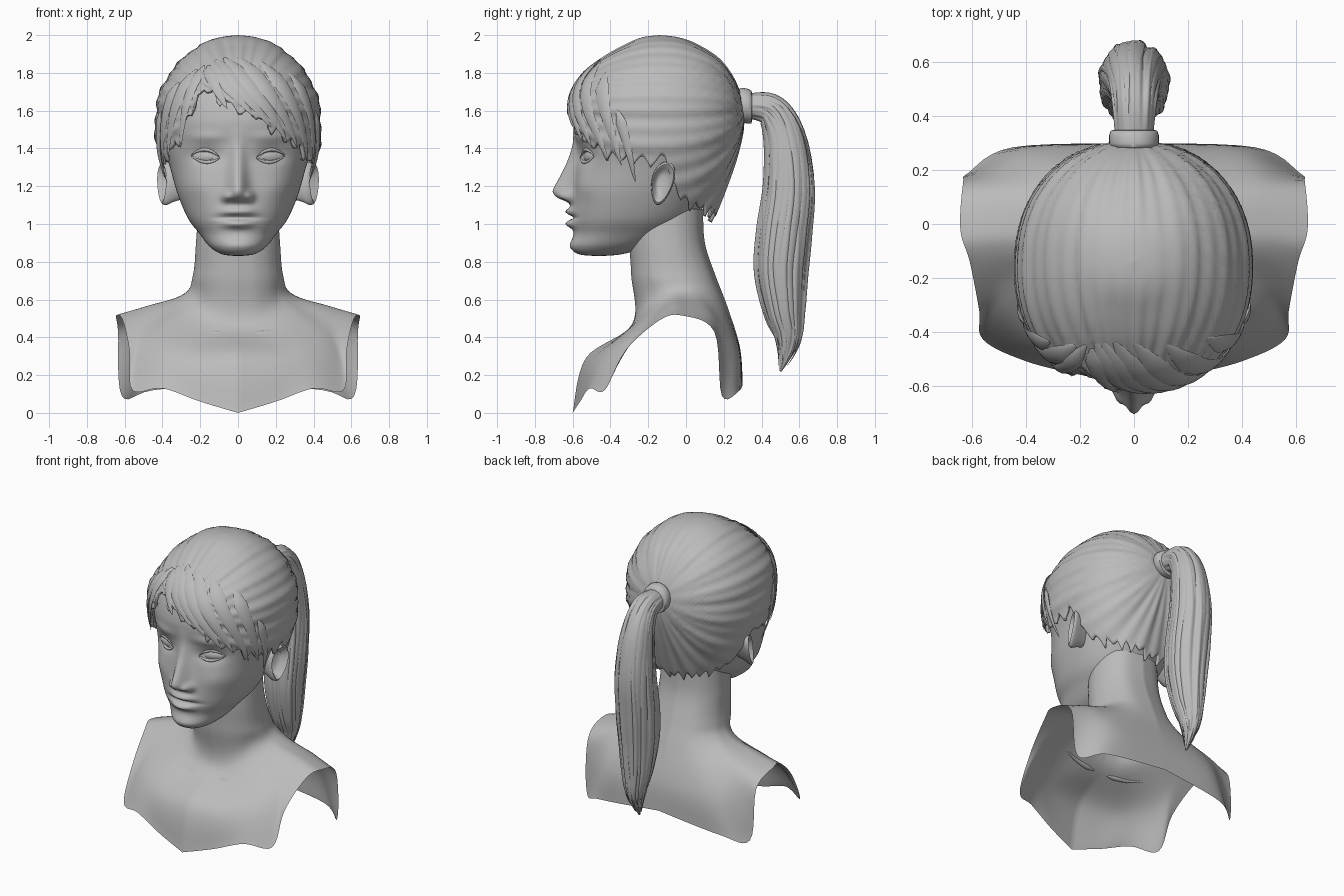
import bpy, bmesh, random
from math import sin, cos, pi, radians, atan2, exp, copysign
from mathutils import Vector
from mathutils.bvhtree import BVHTree

random.seed(4)
cube = bpy.data.objects.get("Cube")
if cube:
    bpy.data.objects.remove(cube)

grey = bpy.data.materials.new("plain_grey")
grey.use_nodes = True
grey.diffuse_color = (0.5, 0.5, 0.5, 1)
grey.node_tree.nodes["Principled BSDF"].inputs["Base Color"].default_value = (0.5, 0.5, 0.5, 1)


def loft(name, rings, sharp=60):
    """Skin a list of closed rings of points."""
    bm = bmesh.new()
    grid = [[bm.verts.new(p) for p in ring] for ring in rings]
    count = len(rings[0])
    for low, high in zip(grid, grid[1:]):
        for i in range(count):
            j = (i + 1) % count
            bm.faces.new((low[i], low[j], high[j], high[i]))
    bmesh.ops.remove_doubles(bm, verts=bm.verts, dist=0.0004)
    bmesh.ops.recalc_face_normals(bm, faces=bm.faces)
    mesh = bpy.data.meshes.new(name)
    bm.to_mesh(mesh)
    bm.free()
    mesh.shade_smooth()
    mesh.set_sharp_from_angle(angle=radians(sharp))
    mesh.materials.append(grey)
    obj = bpy.data.objects.new(name, mesh)
    bpy.context.scene.collection.objects.link(obj)
    return obj


def spline(rows, s):
    """Smooth curve through rows of equal length, one row per unit of s."""
    last = len(rows) - 1
    i = max(0, min(int(s), last - 1))
    t = s - i
    a, b, c, d = (rows[max(0, min(k, last))] for k in (i - 1, i, i + 1, i + 2))
    return [q + t * ((r - p) / 2 + t * ((2 * p - 5 * q + 4 * r - w) / 2
            + t * (3 * q - p - 3 * r + w) / 2)) for p, q, r, w in zip(a, b, c, d)]


def linear(table, x):
    for (x0, y0), (x1, y1) in zip(table, table[1:]):
        if x <= x1:
            return y0 + (y1 - y0) * max(0, x - x0) / (x1 - x0)
    return table[-1][1]


def section(row, angle, grow=0):
    """Point on a rounded section; row is height, front, back, half width."""
    z, front, back, width = row
    sx, cy = sin(angle), cos(angle)
    x = copysign(abs(sx) ** 0.91, sx) * (width + grow)
    y = (front + back) / 2 - copysign(abs(cy) ** 0.91, cy) * ((back - front) / 2 + grow)
    return Vector((x, y, z))


def strand(name, points, centre, width, thick):
    """Flat tapering lock of hair, facing away from centre (a function of index)."""
    rings, last = [], len(points) - 1
    for i, p in enumerate(points):
        u = i / last
        along = (points[min(i + 1, last)] - points[max(i - 1, 0)]).normalized()
        out = (p - centre(i)).normalized()
        across = along.cross(out).normalized()
        size = min(1, 0.15 + 4 * u) * (1.001 - u) ** 0.6
        rings.append([p + across * width * size * cos(k * pi / 4)
                      + out * thick * size * sin(k * pi / 4) for k in range(8)])
    return loft(name, rings)


# Head with modelled face
HEAD = [(.83, -.46, -.46, 0), (.84, -.565, -.34, .085), (.88, -.605, -.2, .15),
        (.95, -.595, -.06, .205), (1.03, -.605, .04, .265), (1.16, -.6, .12, .32),
        (1.3, -.585, .2, .36), (1.42, -.58, .25, .395), (1.55, -.595, .28, .405),
        (1.7, -.55, .25, .38), (1.83, -.44, .15, .3), (1.92, -.3, .02, .18),
        (1.95, -.14, -.14, 0)]
# Bumps: x, z, x radius, z radius, height
BUMPS = [(.172, 1.36, .085, .045, -.028), (.17, 1.46, .1, .03, .012),
         (.22, 1.2, .08, .07, .014), (.06, 1.145, .025, .026, .04),
         (.035, 1.067, .055, .02, .026), (.03, 1.0, .055, .022, .024),
         (.05, 1.034, .07, .008, -.016), (.03, .885, .06, .035, .006)]
NOSE = [(1.09, 0), (1.115, .02), (1.14, .085), (1.17, .108), (1.2, .1), (1.24, .082),
        (1.32, .05), (1.4, .026), (1.46, .01), (1.52, 0)]


def face_point(s, angle):
    p = section(spline(HEAD, s), angle)
    if cos(angle) > 0:
        rise = linear(NOSE, p.z) * exp(-(p.x / linear([(1.15, .052), (1.4, .036)], p.z)) ** 2)
        for x, z, rx, rz, height in BUMPS:
            for side in (1, -1):
                rise += height * exp(-((p.x - side * x) / rx) ** 2 - ((p.z - z) / rz) ** 2)
        p.y -= rise
    return p


LEVELS, AROUND = 132, 180
head = loft("head", [[face_point(i * (len(HEAD) - 1) / LEVELS, 2 * pi * k / AROUND)
                      for k in range(AROUND)] for i in range(LEVELS + 1)], 100)
tree = BVHTree.FromPolygons([v.co for v in head.data.vertices],
                            [p.vertices for p in head.data.polygons])


def drape(x, z):
    return tree.ray_cast(Vector((x, -2, z)), Vector((0, 1, 0)))[0]


# Eyes, eyelids and ears
EAR = [(0, -.005), (.35, -.005), (.6, .005), (.74, .03), (.88, .042), (.98, .034),
       (1, .015), (.85, -.02), (.7, -.08)]
for side in (1, -1):
    spot = drape(side * .172, 1.357)
    ball = []
    for i in range(13):
        v = pi * i / 12
        ball.append([])
        for k in range(24):
            u = 2 * pi * k / 24
            x = .072 * sin(v) * cos(u)
            ball[-1].append(spot + Vector((side * x, .012 + .35 * x - .026 * sin(v) * sin(u),
                                           .034 * cos(v))))
    loft("eyeball", ball)
    for name, lift in (("upper_eyelid", .037), ("lower_eyelid", -.03)):
        rings = []
        for i in range(17):
            u = i / 8 - 1
            p = drape(side * (.172 + .077 * u), 1.357 + .006 * u + lift * (1 - u * u))
            size = .003 + .007 * (1 - u * u)
            rings.append([p + Vector((0, -size * sin(k * pi / 4), size * cos(k * pi / 4)))
                          for k in range(8)])
        loft(name, rings)
    ear = []
    for r, h in EAR:
        ear.append([])
        for k in range(32):
            t = 2 * pi * k / 32
            y = .072 * r * cos(t) * (.82 + .18 * sin(t))
            z = .115 * r * sin(t)
            ear[-1].append((side * (.362 + h + .45 * y), y - .125 + .2 * z, 1.215 + z))
    loft("ear", ear)

# Neck and open bust: half outlines run from front centre to back centre
ANGLES = [0, 20, 40, 58, 70, 80, 90, 108, 130, 152, 180]
MIDDLE = [(0, -.53, .29), (.22, -.49, .29), (.36, -.42, .33), (.47, -.33, .37),
          (.48, -.22, .455), (.47, -.1, .55), (.48, -.01, .565), (.47, .13, .525),
          (.45, .23, .38), (.33, .28, .33), (0, .285, .35)]
EDGE = [(0, -.6, 0), (.2, -.56, .06), (.4, -.51, .13), (.56, -.43, .12), (.575, -.32, .33),
        (.61, -.14, .49), (.645, -.02, .515), (.635, .15, .43), (.615, .19, .09),
        (.45, .285, .12), (0, .3, .17)]


def neck_ring(row):
    return [section(row, radians(a)) for a in ANGLES]


base = neck_ring((0, -.285, .22, .285))
for p, a in zip(base, ANGLES):
    p.z = .515 - .045 * cos(radians(a)) + .115 * sin(radians(a)) ** 2
outlines = [neck_ring((1.08, -.3, .09, .21)), neck_ring((.9, -.3, .1, .222)),
            neck_ring((.73, -.29, .155, .238)), base, MIDDLE, EDGE]
controls = []
for outline in outlines:
    half = [spline(outline, i / 6) for i in range(61)]
    controls.append(half + [(-x, y, z) for x, y, z in half[-2:0:-1]])
columns = list(zip(*controls))
bust = loft("neck_and_bust", [[spline(column, i / 8) for column in columns]
                              for i in range(41)], 80)

# Collarbones
skin = BVHTree.FromPolygons([v.co for v in bust.data.vertices],
                            [p.vertices for p in bust.data.polygons])
for side in (1, -1):
    path = []
    for i in range(13):
        u = i / 12
        start = Vector((side * (.05 + .27 * u), -2, .425 + .035 * u * u))
        path.append(skin.ray_cast(start, Vector((0, 1, 0)))[0] + Vector((0, .004, -.004)))
    strand("collarbone", path, lambda i: Vector((0, 0, 0)), .018, .01)

# Hair cap combed back to the tie
HAIR = [(.96, -.4, .12, .25), (1.05, -.46, .165, .29), (1.2, -.56, .22, .37),
        (1.35, -.6, .27, .425), (1.5, -.622, .305, .443), (1.63, -.622, .305, .435),
        (1.75, -.575, .265, .395), (1.87, -.455, .18, .305), (1.95, -.32, .06, .2),
        (1.988, -.23, -.04, .1), (2.0, -.14, -.14, 0)]
HAIRLINE = [(-180, 1.07), (-140, 1.1), (-115, 1.14), (-104, 1.22), (-96, 1.37), (-80, 1.36),
            (-62, 1.4), (-45, 1.46), (-33, 1.63), (-24, 1.74), (-10, 1.68), (5, 1.61),
            (20, 1.55), (35, 1.47), (50, 1.42), (65, 1.37), (80, 1.36), (96, 1.37),
            (104, 1.22), (115, 1.14), (140, 1.1), (180, 1.07)]


def hair_level(z):
    low, high = 0, len(HAIR) - 1
    for _ in range(24):
        s = (low + high) / 2
        low, high = (s, high) if spline(HAIR, s)[0] < z else (low, s)
    return low


def hair_point(s, degrees):
    row = spline(HAIR, s)
    p = section(row, radians(degrees))
    turn = atan2(p.x, p.z - 1.62)
    reach = (p - Vector((0, .31, 1.62))).length
    fade = min(1, reach / .3) * min(1, row[3] / .2)
    return section(row, radians(degrees),
                   fade * (.004 * sin(turn * 32) + .004 * sin(turn * 13 + 1) - .003))


columns = []
for k in range(360):
    a = k - 180
    tooth = abs((a / 11) % 1 - .5) * .1 * (1 + .4 * sin(a * .37))
    start = hair_level(linear(HAIRLINE, a) - tooth)
    columns.append([hair_point(start + (len(HAIR) - 1 - start) * i / 56, a) for i in range(57)])
cap = loft("hair_cap", list(zip(*columns)), 70)
shell = cap.modifiers.new("thickness", "SOLIDIFY")
shell.thickness = .018
shell.offset = -1

# Fringe and side locks: start angle and height, tip angle and height, half width
LOCKS = [(-26, 1.84, -6, 1.61, .045), (-24, 1.86, 9, 1.57, .05), (-20, 1.87, 21, 1.51, .055),
         (-12, 1.88, 34, 1.43, .055), (0, 1.88, 44, 1.4, .055), (-30, 1.84, -42, 1.4, .04),
         (-36, 1.82, -58, 1.35, .05), (20, 1.86, 58, 1.33, .055), (-66, 1.6, -78, 1.22, .035),
         (66, 1.6, 78, 1.22, .035), (-50, 1.75, -68, 1.32, .05), (46, 1.8, 68, 1.31, .05)]
for a0, z0, a1, z1, width in LOCKS:
    path = []
    for i in range(15):
        u = i / 14
        row = spline(HAIR, hair_level(z0 + (z1 - z0) * u ** 1.15))
        path.append(section(row, radians(a0 + (a1 - a0) * u ** .9), .003))
    strand("fringe_lock", path, lambda i: Vector((0, -.15, 1.45)), width, .012)

# Hair tie
BAND = [(.28, .07), (.285, .086), (.3, .092), (.33, .092), (.347, .086), (.352, .06)]
loft("hair_tie", [[(r * cos(k * pi / 20), y, 1.625 + r * sin(k * pi / 20) - .2 * (y - .32))
                   for k in range(40)] for y, r in BAND])

# Ponytail: depth, height, half thickness, half width along its path
TAIL = [(.33, 1.625, .07, .075), (.45, 1.6, .09, .085), (.52, 1.46, .115, .1),
        (.545, 1.2, .14, .125), (.52, .95, .15, .135), (.505, .75, .145, .125),
        (.52, .55, .115, .1), (.54, .42, .08, .07), (.53, .32, .04, .035), (.5, .22, .006, .006)]


def tail_point(s, angle, grow=1):
    y, z, thick, width = spline(TAIL, s)
    y1, z1 = spline(TAIL, min(s + .05, 9))[:2]
    y0, z0 = spline(TAIL, max(s - .05, 0))[:2]
    out = Vector((0, z0 - z1, y1 - y0)).normalized()
    return Vector((grow * width * cos(angle), y, z)) + out * grow * thick * sin(angle)


rings = []
for i in range(73):
    s = i / 8
    rings.append([])
    for k in range(96):
        a = 2 * pi * k / 96
        ridge = .95 + min(1, s) * (.045 * sin(9 * a + .3 * s) + .03 * sin(16 * a - .2 * s))
        rings[-1].append(tail_point(s, a, ridge))
loft("ponytail", rings)

# Loose locks over the ponytail, parting at the tip
for n in range(14):
    a = 2 * pi * n / 14 + random.uniform(-.15, .15)
    end = random.uniform(7.6, 8.9)
    steps = [.6 + (end - .6) * i / 30 for i in range(31)]
    path = [tail_point(s, a + .1 * sin(s), .9 + max(0, s - 7) * .25) for s in steps]
    strand("ponytail_lock", path, lambda i: tail_point(steps[i], 0, 0), .04, .014)
